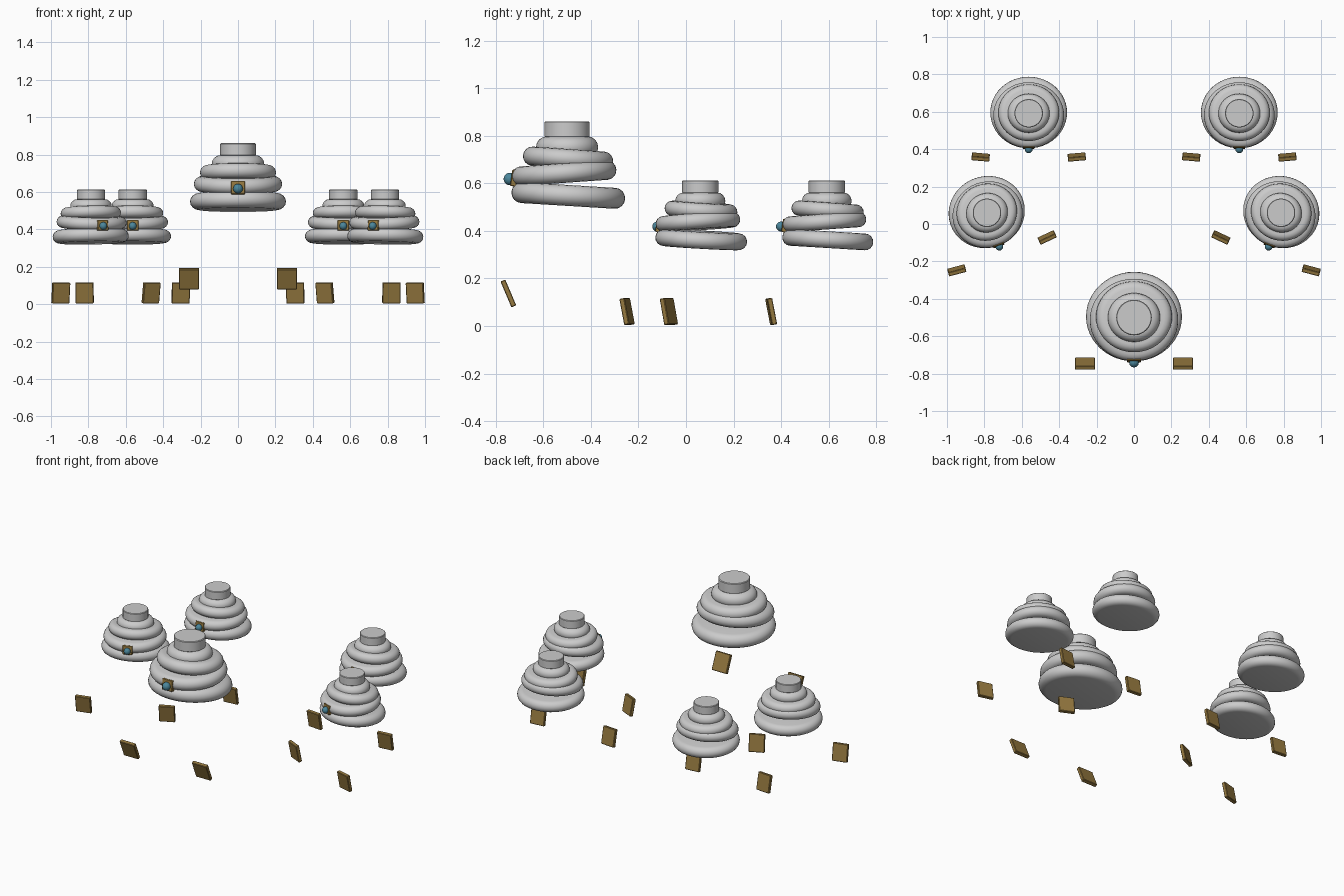
import bpy, bmesh
from math import sin, cos, pi, radians
from mathutils import Matrix, Vector

if "Cube" in bpy.data.objects:
    bpy.data.objects.remove(bpy.data.objects["Cube"])


def material(name, color):
    m = bpy.data.materials.new(name)
    m.diffuse_color = color
    m.use_nodes = True
    m.node_tree.nodes["Principled BSDF"].inputs["Base Color"].default_value = m.diffuse_color
    return m


BRASS = material("brass", (0.30, 0.19, 0.05, 1))
BLUE = material("blue_glass", (0.07, 0.24, 0.33, 1))


def finish(bm, name, matrix, mat=None, smooth=True):
    bmesh.ops.recalc_face_normals(bm, faces=bm.faces)
    mesh = bpy.data.meshes.new(name)
    bm.to_mesh(mesh)
    bm.free()
    ob = bpy.data.objects.new(name, mesh)
    ob.matrix_world = matrix
    bpy.context.collection.objects.link(ob)
    if mat:
        mesh.materials.append(mat)
    if smooth:
        bpy.ops.object.select_all(action='DESELECT')
        ob.select_set(True)
        bpy.context.view_layer.objects.active = ob
        bpy.ops.object.shade_smooth_by_angle(angle=radians(40))
    return ob


def lathe(profile, name, matrix, steps=48):
    bm = bmesh.new()
    vs = [bm.verts.new((r, 0, z)) for r, z in profile]
    edges = [bm.edges.new(p) for p in zip(vs, vs[1:])]
    bmesh.ops.spin(bm, geom=vs + edges, cent=(0, 0, 0), axis=(0, 0, 1),
                   angle=2 * pi, steps=steps)
    bmesh.ops.remove_doubles(bm, verts=bm.verts, dist=1e-5)
    return finish(bm, name, matrix)


def roll(radius, half, name, matrix):
    # padded disc with a fully rounded rim
    rim = [(radius - half + half * cos(a), half * sin(a))
           for a in (-pi / 2 + pi * i / 8 for i in range(9))]
    return lathe([(0, -half)] + rim + [(0, half)], name, matrix)


def box(size, name, matrix, bevel=0.003):
    bm = bmesh.new()
    bmesh.ops.create_cube(bm, size=1)
    bmesh.ops.scale(bm, vec=Vector(size), verts=bm.verts)
    bmesh.ops.bevel(bm, geom=bm.edges[:], offset=bevel, segments=1, affect='EDGES')
    return finish(bm, name, matrix, BRASS, smooth=False)


def place(x, y, z, tilt=0, yaw=0):
    return (Matrix.Translation((x, y, z)) @ Matrix.Rotation(radians(yaw), 4, 'Z')
            @ Matrix.Rotation(radians(tilt), 4, 'X'))


def wrap(tag, base, s):
    # tiered wrap: alternating tilted rolls, crown and cap
    m = base @ Matrix.Scale(s, 4)
    stretch = Matrix.Diagonal((1.06, 0.99, 1, 1))
    tiers = [("lower", 0.242, 0.044, 0.005, 0.549, -3.5),
             ("middle", 0.223, 0.041, -0.013, 0.643, 4),
             ("upper", 0.192, 0.040, 0.004, 0.704, -4),
             ("crown", 0.132, 0.045, 0, 0.752, 0)]
    for n, r, half, y, z, tilt in tiers:
        roll(r, half, f"{n}_roll_{tag}", m @ place(0, y, z, tilt) @ stretch)
    lathe([(0, -0.034), (0.091, -0.034), (0.095, -0.030), (0.095, 0.030),
           (0.091, 0.034), (0, 0.034)], "top_cap_" + tag, m @ place(0, 0, 0.827))
    # brooch on the front
    box((0.075, 0.026, 0.070), "brooch_plate_" + tag, m @ place(0, -0.222, 0.622, -8))
    bm = bmesh.new()
    bmesh.ops.create_uvsphere(bm, u_segments=16, v_segments=10, radius=0.026)
    finish(bm, "brooch_gem_" + tag, m @ place(0, -0.241, 0.618), BLUE)


def plates(tag, base, x, y, z, size, lean, yaw):
    # leaning pair of plates below
    for side, n in ((-1, "left"), (1, "right")):
        box(size, f"{n}_plate_{tag}", base @ place(side * x, y, z, lean, side * yaw))


# large front set
front = place(0, -0.50, 0)
wrap("front", front, 1)
plates("front", front, 0.262, -0.247, 0.137, (0.107, 0.022, 0.118), 23, 0)

# four smaller sets, mirrored across x
for side, n in ((-1, "left"), (1, "right")):
    for row, x, y, turn in (("middle", 0.786, 0.06, 20), ("rear", 0.563, 0.592, 0)):
        tag = f"{row}_{n}"
        yaw = -side * turn
        wrap(tag, place(side * x, y, -0.076, 0, yaw), 0.8)
        plates(tag, place(side * x, y, 0, 0, yaw), 0.257, -0.234, 0.061,
               (0.096, 0.022, 0.112), 11, 5)
